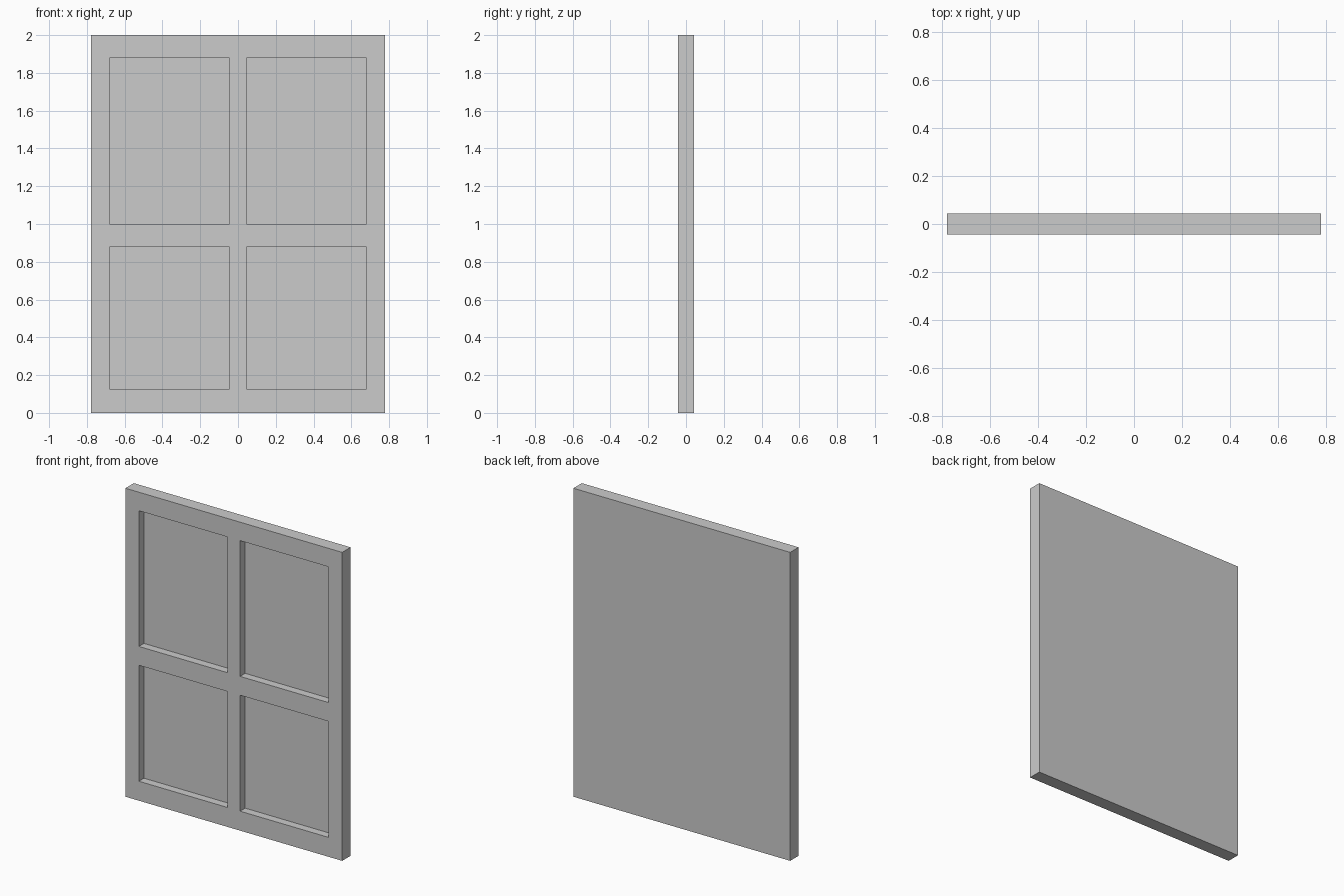
import bpy, bmesh
from mathutils import Vector, Matrix

if "Cube" in bpy.data.objects:
    bpy.data.objects.remove(bpy.data.objects["Cube"])

W, T, H = 1.555, 0.086, 2.0      # overall width, thickness, height
DEPTH = 0.052                    # panel recess depth
COLS = [(-0.681, -0.045), (0.045, 0.681)]
ROWS = [(0.126, 0.878), (1.0, 1.88)]

# Solid door slab
bm = bmesh.new()
bmesh.ops.create_cube(bm, size=1, matrix=Matrix.Translation((0, 0, H / 2)) @ Matrix.Diagonal((W, T, H, 1)))


def front_faces():
    return [f for f in bm.faces if f.normal.y < -0.9]


def cut_front(co, normal):
    faces = front_faces()
    geom = faces + list({e for f in faces for e in f.edges}) + list({v for f in faces for v in f.verts})
    bmesh.ops.bisect_plane(bm, geom=geom, plane_co=co, plane_no=normal)
    bm.normal_update()


# Rail and stile lines on the front
bm.normal_update()
for pair in COLS:
    for x in pair:
        cut_front((x, 0, 0), (1, 0, 0))
for pair in ROWS:
    for z in pair:
        cut_front((0, 0, z), (0, 0, 1))


def in_panel(c):
    return any(a < c.x < b for a, b in COLS) and any(a < c.z < b for a, b in ROWS)


# Four recessed panels
panels = [f for f in front_faces() if in_panel(f.calc_center_median())]
panels = bmesh.ops.extrude_discrete_faces(bm, faces=panels)["faces"]
for f in panels:
    bmesh.ops.translate(bm, verts=f.verts[:], vec=Vector((0, DEPTH, 0)))
bmesh.ops.recalc_face_normals(bm, faces=bm.faces[:])

mesh = bpy.data.meshes.new("panelled_door")
bm.to_mesh(mesh)
bm.free()
bpy.context.collection.objects.link(bpy.data.objects.new("panelled_door", mesh))
